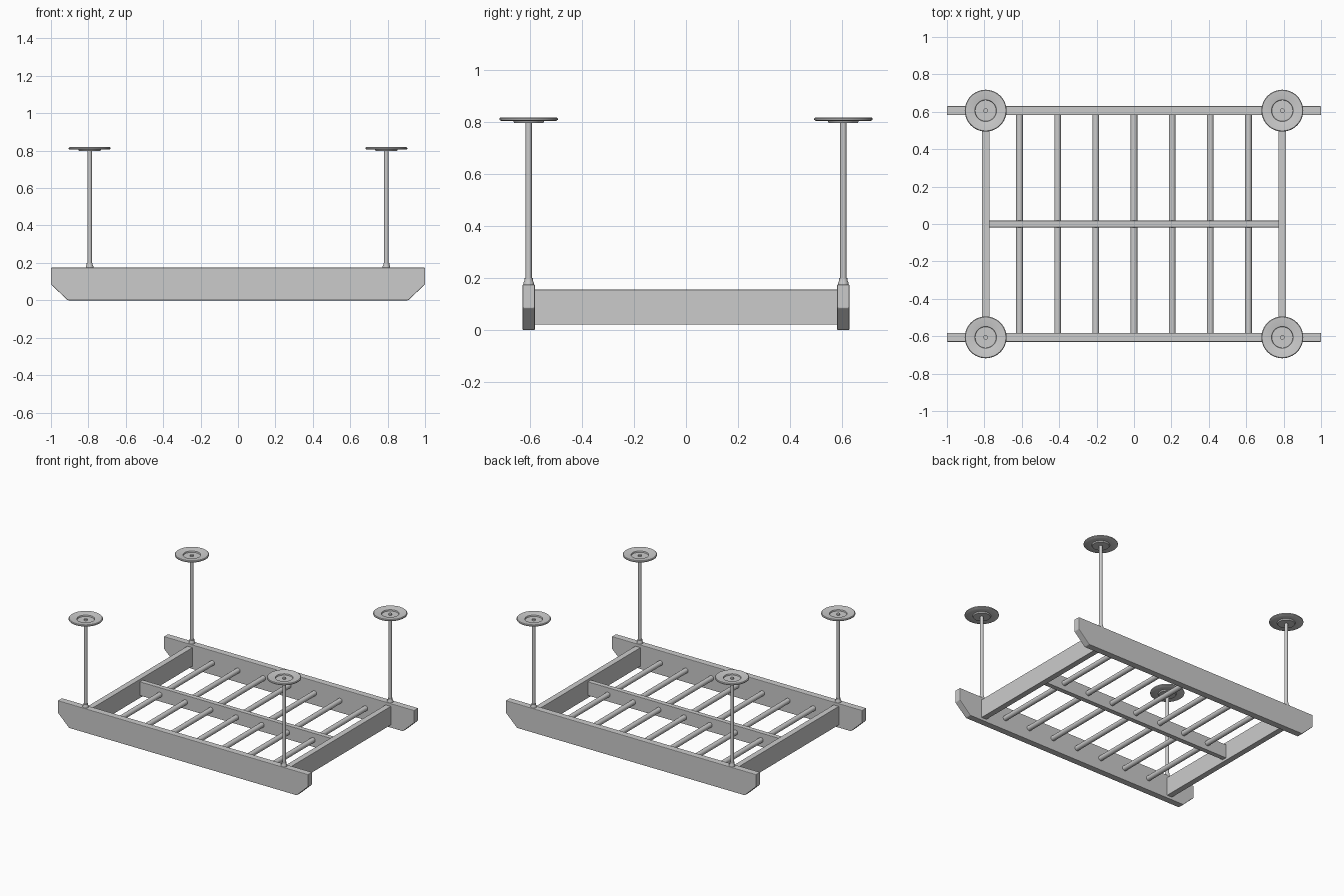
import bpy, bmesh
from math import cos, sin, tau

if "Cube" in bpy.data.objects:
    bpy.data.objects.remove(bpy.data.objects["Cube"])

RAIL_Y, POST_X, MID_Z = 0.606, 0.793, 0.0875


def finish(name, bm, bevel=0, smooth=False):
    bmesh.ops.recalc_face_normals(bm, faces=bm.faces)
    me = bpy.data.meshes.new(name)
    bm.to_mesh(me)
    bm.free()
    ob = bpy.data.objects.new(name, me)
    bpy.context.collection.objects.link(ob)
    if bevel:
        m = ob.modifiers.new("Bevel", 'BEVEL')
        m.width, m.segments = bevel, 2
    if smooth:
        bpy.ops.object.select_all(action='DESELECT')
        ob.select_set(True)
        bpy.context.view_layer.objects.active = ob
        bpy.ops.object.shade_smooth_by_angle(angle=0.6)
    return ob


def board(name, size, loc):
    bm = bmesh.new()
    bmesh.ops.create_cube(bm, size=1)
    bmesh.ops.scale(bm, vec=size, verts=bm.verts)
    bmesh.ops.translate(bm, vec=loc, verts=bm.verts)
    return finish(name, bm, 0.002)


def lathe(name, profile, loc, rot=(0, 0, 0), n=32):
    """Revolve (radius, z) points; both ends are capped."""
    bm = bmesh.new()
    rings = [[bm.verts.new((r * cos(tau * i / n), r * sin(tau * i / n), z)) for i in range(n)]
             for r, z in profile]
    for a, b in zip(rings, rings[1:]):
        for i in range(n):
            j = (i + 1) % n
            bm.faces.new((a[i], a[j], b[j], b[i]))
    bm.faces.new(rings[0])
    bm.faces.new(rings[-1])
    ob = finish(name, bm, smooth=True)
    ob.location, ob.rotation_euler = loc, rot
    return ob


# Long side rails with clipped lower corners
outline = [(-1, 0.175), (-1, 0.085), (-0.91, 0), (0.91, 0), (1, 0.085), (1, 0.175)]
for s, side in ((-1, "front"), (1, "back")):
    bm = bmesh.new()
    f = bm.faces.new([bm.verts.new((x, s * RAIL_Y - 0.024, z)) for x, z in outline])
    ext = bmesh.ops.extrude_face_region(bm, geom=[f])
    bmesh.ops.translate(bm, vec=(0, 0.048, 0),
                        verts=[v for v in ext["geom"] if isinstance(v, bmesh.types.BMVert)])
    finish(side + "_rail", bm, 0.004)

# End boards and centre board
for s, side in ((-1, "left"), (1, "right")):
    board(side + "_end_board", (0.042, 1.17, 0.135), (s * POST_X, 0, MID_Z))
board("centre_board", (1.55, 0.035, 0.1), (0, 0, MID_Z))

# Round cross bars
for i in range(7):
    lathe(f"cross_bar_{i + 1}", [(0.018, -0.588), (0.018, 0.588)],
          ((i - 3) * 0.204, 0, MID_Z), (tau / 4, 0, 0), 24)

# Hangers: collar, rod and dished ceiling plate at each corner
for sx, a in ((-1, "left"), (1, "right")):
    for sy, b in ((-1, "front"), (1, "back")):
        loc = (sx * POST_X, sy * RAIL_Y, 0)
        tag = f"{b}_{a}_"
        lathe(tag + "collar", [(0.02, 0.17), (0.02, 0.182), (0.016, 0.19), (0.016, 0.2)], loc)
        lathe(tag + "hanger_rod", [(0.012, 0.17), (0.012, 0.812)], loc, n=20)
        lathe(tag + "ceiling_plate",
              [(0.012, 0.797), (0.056, 0.797), (0.06, 0.805), (0.106, 0.805), (0.112, 0.809),
               (0.112, 0.815), (0.108, 0.819), (0.1, 0.819), (0.058, 0.812), (0.056, 0.803),
               (0.012, 0.803)], loc, n=48)
